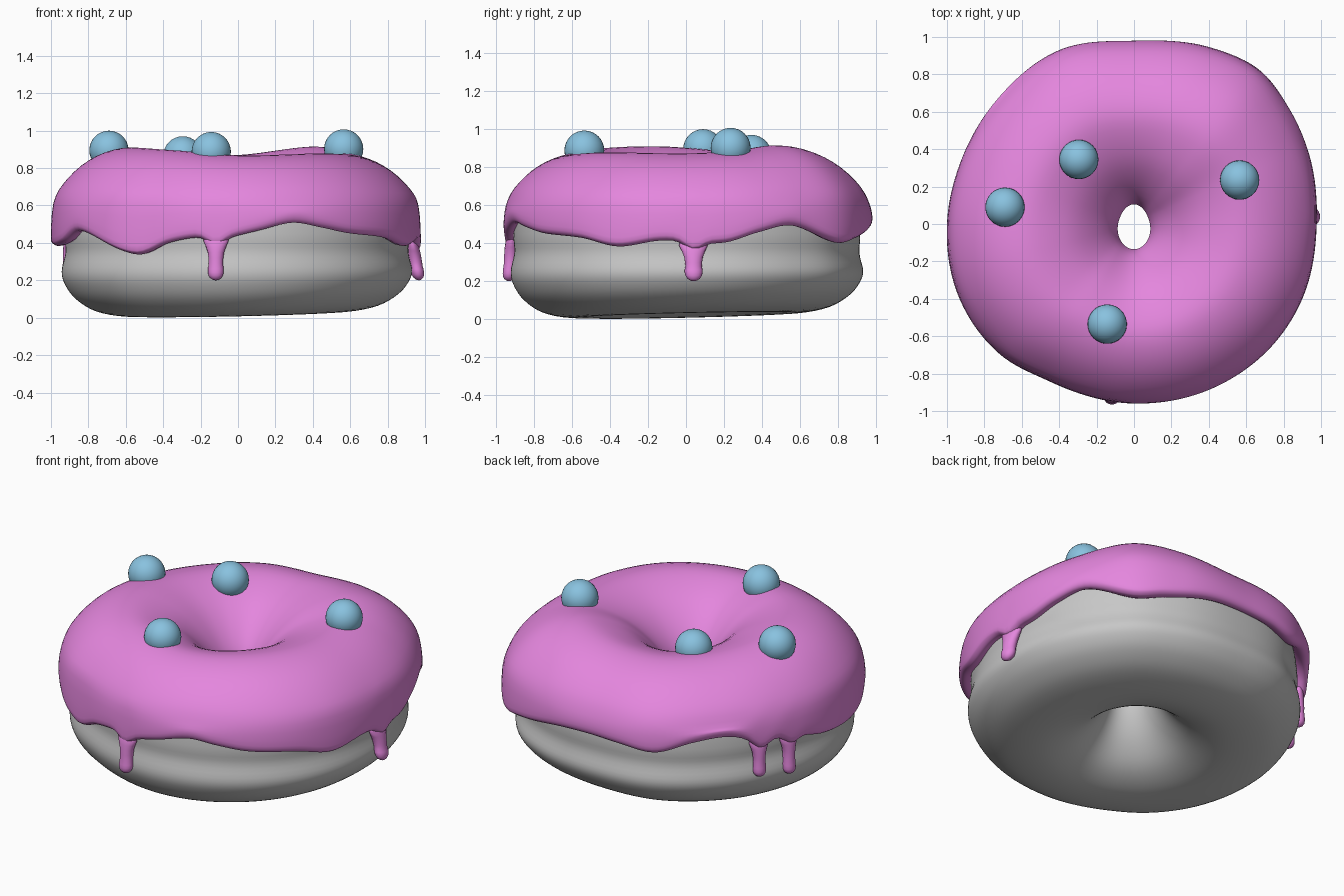
import bpy, bmesh, math
from math import sin, cos, radians, tau

if "Cube" in bpy.data.objects:
    bpy.data.objects.remove(bpy.data.objects["Cube"])

SEG = 180


def material(name, rgb):
    m = bpy.data.materials.new(name)
    m.diffuse_color = (*rgb, 1)
    m.use_nodes = True
    m.node_tree.nodes["Principled BSDF"].inputs["Base Color"].default_value = m.diffuse_color
    return m


DOUGH = material("dough_grey", (0.57, 0.57, 0.57))
PINK = material("icing_pink", (0.78, 0.24, 0.73))
BLUE = material("candy_blue", (0.25, 0.54, 0.74))


def hermite(p0, p1, p2, p3, f, a, b, c):
    # smooth blend between p1 and p2 with knot spans a, b, c
    m1 = (p2 - p0) / (a + b) * b
    m2 = (p3 - p1) / (b + c) * b
    return ((2*f**3 - 3*f**2 + 1) * p1 + (f**3 - 2*f**2 + f) * m1
            + (3*f**2 - 2*f**3) * p2 + (f**3 - f**2) * m2)


def around(table, deg):
    # periodic smooth lookup of (degrees, value) pairs
    n = len(table)
    key = lambda i: (table[i % n][0] + 360 * (i // n), table[i % n][1])
    deg %= 360
    i = max(k for k in range(n) if table[k][0] <= deg)
    k = [key(i + j) for j in (-1, 0, 1, 2)]
    d = [k[j + 1][0] - k[j][0] for j in range(3)]
    return hermite(*[q[1] for q in k], (deg - k[1][0]) / d[1], *d)


def smooth_loop(pts, sub=4):
    n, out = len(pts), []
    for i in range(n):
        q = [pts[(i + j) % n] for j in (-1, 0, 1, 2)]
        for s in range(sub):
            out.append(tuple(hermite(*[p[c] for p in q], s / sub, 1, 1, 1)
                             for c in (0, 1)))
    return out


def finish(name, bm, mat):
    bmesh.ops.recalc_face_normals(bm, faces=bm.faces[:])
    for f in bm.faces:
        f.smooth = True
    me = bpy.data.meshes.new(name)
    bm.to_mesh(me)
    bm.free()
    me.materials.append(mat)
    ob = bpy.data.objects.new(name, me)
    bpy.context.collection.objects.link(ob)
    return ob


def ring_body(name, section, mat):
    # section(deg) gives a closed list of (radius, z)
    bm = bmesh.new()
    rings = []
    for i in range(SEG):
        a = 360 * i / SEG
        c, s = cos(radians(a)), sin(radians(a))
        rings.append([bm.verts.new((r * c, r * s, z)) for r, z in section(a)])
    m = len(rings[0])
    for i in range(SEG):
        p, q = rings[i], rings[(i + 1) % SEG]
        for j in range(m):
            k = (j + 1) % m
            bm.faces.new((p[j], p[k], q[k], q[j]))
    return finish(name, bm, mat)


# Uneven outline, icing top height and icing lower edge, by angle
OUTLINE = [(0, .977), (23, 1.01), (37, 1.035), (51, 1.062), (66, 1.03), (90, .98),
           (113, 1.012), (137, .99), (160, .985), (180, 1.0), (203, 1.015),
           (224, 1.0), (242, .955), (270, .96), (298, .975), (319, .985), (336, .985)]
TOP = [(0, .873), (25, .885), (50, .915), (90, .87), (135, .872), (160, .885),
       (195, .91), (235, .895), (270, .868), (315, .878)]
EDGE = [(0, .41), (12, .40), (23, .455), (34, .49), (50, .40), (60, .42), (77, .47),
        (90, .48), (103, .47), (115, .45), (127, .51), (139, .53), (150, .48),
        (163, .46), (176, .40), (190, .38), (201, .40), (212, .46), (235, .335),
        (247, .40), (258, .43), (267, .43), (276, .46), (288, .505), (298, .48),
        (308, .45), (325, .425), (338, .38), (351, .41)]
# name: angle, tip height, radius at top, radius at tip, half width
DRIPS = {"drip_front": (262.7, .20, .92, .94, .042),
         "drip_right": (2.4, .20, .925, .968, .047),
         "drip_left_a": (151, .25, .935, .945, .038),
         "drip_left_b": (163, .22, .935, .945, .038)}


def edge(a):
    # the lip sags where a drip leaves it
    e = around(EDGE, a)
    for deg, *_ in DRIPS.values():
        d = (a - deg + 180) % 360 - 180
        e -= .05 * math.exp(-(d / 3.6) ** 2)
    return e


def hole(a):
    a = radians(a)
    return .085 * .12 / math.hypot(.12 * cos(a), .085 * sin(a)) - .015 * sin(a)


# Dough ring
def dough_section(a):
    rin = hole(a) + .02
    rout = .935 + .5 * (around(OUTLINE, a) - .985)
    prof = [(1, .25), (.975, .35), (.98, .45), (.95, .6), (.84, .72), (.6, .80),
            (.36, .76), (.16, .63), (.03, .5), (0, .42), (.03, .31), (.115, .19),
            (.25, .085), (.42, .03), (.6, .022), (.78, .05), (.905, .11), (.975, .18)]
    out = []
    for t, z in smooth_loop(prof):
        r = rin + t * (rout - rin)
        tilt = .024 * r * (cos(radians(a)) + sin(radians(a))) * max(0, 1 - z / .3)
        out.append((r, max(0, z + tilt)))
    return out


ring_body("dough_ring", dough_section, DOUGH)


# Icing cap with a wavy rolled lower lip
def icing_section(a):
    rin, rout = hole(a), around(OUTLINE, a)
    e, lift = edge(a), around(TOP, a) - .9
    prof = [(.90, e + .04), (.95, e + .005), (.985, e + .012), (1.0, e + .05)]
    for t, z in [(.985, .61), (.93, .71), (.82, .81), (.69, .875), (.55, .9),
                 (.41, .875), (.26, .81), (.13, .705), (.035, .585), (0, .48),
                 (.015, .44), (.05, .45), (.08, .54), (.2, .68), (.4, .77),
                 (.6, .78), (.8, .71), (.9, .61)]:
        prof.append((t, z + lift * min(1, max(0, (z - .5) / .35))))
    return [(rin + t * (rout - rin), z) for t, z in smooth_loop(prof, 3)]


ring_body("icing", icing_section, PINK)


# Icing drips: flared at the top, rounded at the tip
def drip(name, deg, tip, r_top, r_tip, w):
    e = edge(deg)
    top = e + .07
    rows = [(top, 1.5, .5), (e + .03, 1.6, .9), (e, 1.3, 1), (e - .03, 1.05, 1),
            (e - .06, .95, 1), ((e + tip) / 2, .92, .95), (tip + .06, 1, 1)]
    rows += [(tip + w * (1 - sin(q)), cos(q), cos(q))
             for q in (0, .4, .8, 1.2, 1.5)]
    rows.sort(reverse=True)
    bm = bmesh.new()
    c, s = cos(radians(deg)), sin(radians(deg))
    rings = []
    for z, wide, deep in rows:
        r0 = r_top + (r_tip - r_top) * min(1, (top - z) / (top - tip))
        ring = []
        for i in range(20):
            u = tau * i / 20
            r, t = r0 + .036 * deep * cos(u), w * wide * sin(u)
            ring.append(bm.verts.new((r * c - t * s, r * s + t * c, z)))
        rings.append(ring)
    for p, q in zip(rings, rings[1:]):
        for i in range(20):
            k = (i + 1) % 20
            bm.faces.new((p[i], p[k], q[k], q[i]))
    bm.faces.new(rings[0])
    bm.faces.new(rings[-1])
    finish(name, bm, PINK)


for name, spec in DRIPS.items():
    drip(name, *spec)

# Candy balls
for i, p in enumerate([(-.69, .09, .895), (-.295, .345, .865),
                       (.565, .235, .902), (-.143, -.535, .888)]):
    bm = bmesh.new()
    bmesh.ops.create_uvsphere(bm, u_segments=32, v_segments=16, radius=.105)
    finish(f"candy_ball_{i + 1}", bm, BLUE).location = p
